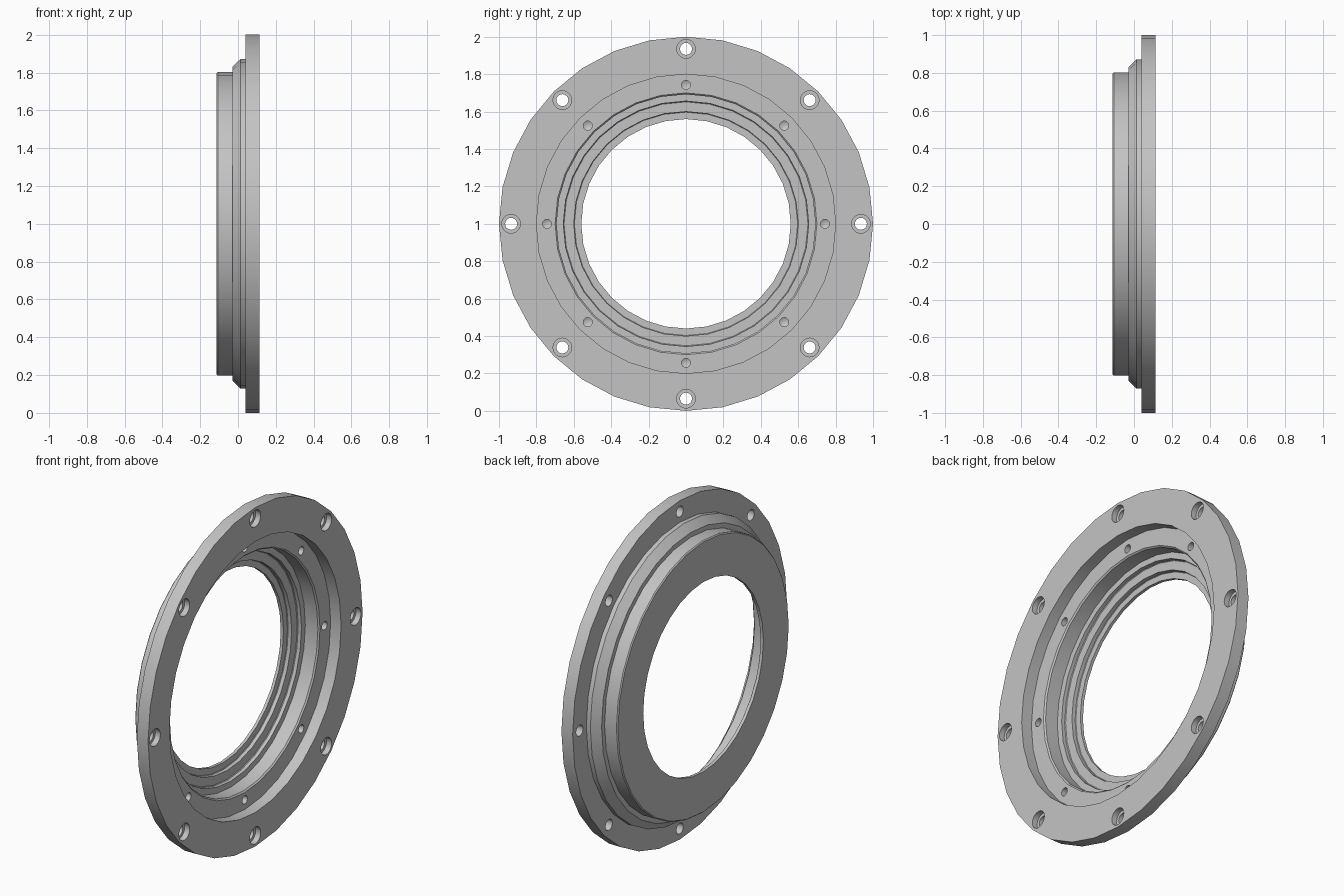
import bpy, bmesh, math

if "Cube" in bpy.data.objects:
    bpy.data.objects.remove(bpy.data.objects["Cube"])

TAU = 2 * math.pi


def lathe(bm, profile, sides, cy=0.0, cz=1.0):
    """Revolve a closed (x, radius) profile around an axis parallel to x."""
    rings = []
    for i in range(sides):
        a = TAU * i / sides
        rings.append([bm.verts.new((x, cy + r * math.cos(a), cz + r * math.sin(a)))
                      for x, r in profile])
    n = len(profile)
    for i in range(sides):
        p, q = rings[i], rings[(i + 1) % sides]
        for j in range(n):
            k = (j + 1) % n
            if profile[j][1] == 0 and profile[k][1] == 0:
                continue
            bm.faces.new((p[j], p[k], q[k], q[j]))


def finish(bm, name):
    bmesh.ops.remove_doubles(bm, verts=bm.verts, dist=1e-5)
    bmesh.ops.recalc_face_normals(bm, faces=bm.faces)
    me = bpy.data.meshes.new(name)
    bm.to_mesh(me)
    bm.free()
    ob = bpy.data.objects.new(name, me)
    bpy.context.collection.objects.link(ob)
    return ob


# Flanged ring: outer side from the flange to the back, then the stepped bore
ring_profile = [
    (0.113, 0.80), (0.113, 1.0), (0.04, 1.0),                  # flange
    (0.04, 0.872), (0.014, 0.872), (-0.03, 0.83),              # bevelled shoulder
    (-0.03, 0.802), (-0.107, 0.802), (-0.113, 0.796),          # rear spigot
    (-0.113, 0.56), (-0.095, 0.56),                            # inner lip
    (-0.095, 0.597), (-0.092, 0.60), (-0.07, 0.60),            # bore steps
    (-0.07, 0.652), (-0.066, 0.656), (-0.045, 0.656),
    (-0.045, 0.692), (0.037, 0.692), (0.045, 0.70),
    (0.045, 0.80),                                             # recess floor
]
bm = bmesh.new()
lathe(bm, ring_profile, 32)
ring = finish(bm, "flanged_ring")

grey = bpy.data.materials.new("light grey")
grey.diffuse_color = (0.55, 0.55, 0.55, 1)
grey.use_nodes = True
grey.node_tree.nodes["Principled BSDF"].inputs["Base Color"].default_value = grey.diffuse_color
ring.data.materials.append(grey)

# Cutters: counterbored flange holes and blind screw holes with conical ends
bolt = [(0.2, 0), (0.2, 0.05), (0.08, 0.05), (0.08, 0.032), (0.0, 0.032), (0.0, 0)]
screw = [(0.1, 0), (0.1, 0.024), (-0.03, 0.024), (-0.044, 0)]
bm = bmesh.new()
for i in range(8):
    a = TAU * i / 8
    for prof, rad in ((bolt, 0.935), (screw, 0.743)):
        lathe(bm, prof, 20, rad * math.cos(a), 1 + rad * math.sin(a))
cutter = finish(bm, "hole_cutter")
cutter.data.materials.append(grey)
cutter.hide_render = True

mod = ring.modifiers.new("holes", 'BOOLEAN')
mod.operation = 'DIFFERENCE'
mod.solver = 'EXACT'
mod.object = cutter
bpy.context.view_layer.objects.active = ring
ring.select_set(True)
bpy.ops.object.modifier_apply(modifier=mod.name)
bpy.data.objects.remove(cutter)

bpy.ops.object.shade_smooth_by_angle(angle=math.radians(30))
